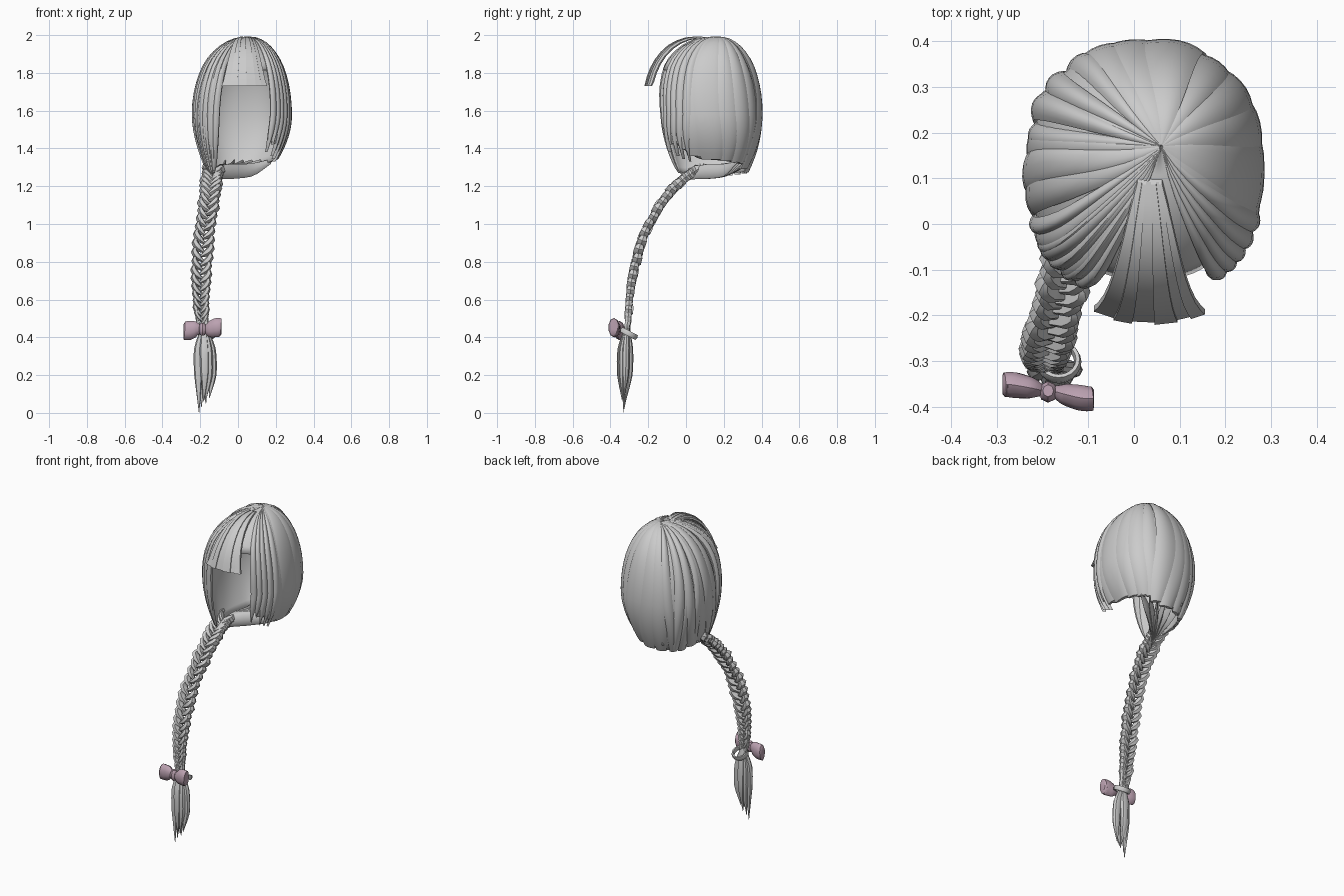
import bpy, bmesh, math, random
from mathutils import Vector, Matrix

if "Cube" in bpy.data.objects:
    bpy.data.objects.remove(bpy.data.objects["Cube"])

random.seed(4)


def material(name, rgb):
    m = bpy.data.materials.new(name)
    m.diffuse_color = (*rgb, 1)
    m.use_nodes = True
    m.node_tree.nodes["Principled BSDF"].inputs["Base Color"].default_value = m.diffuse_color
    return m


HAIR = material("light grey hair", (0.60, 0.60, 0.60))
BOW = material("dusty pink ribbon", (0.50, 0.36, 0.44))


def finish(name, bm, mat, angle=40):
    bmesh.ops.recalc_face_normals(bm, faces=bm.faces)
    me = bpy.data.meshes.new(name)
    bm.to_mesh(me)
    bm.free()
    ob = bpy.data.objects.new(name, me)
    bpy.context.collection.objects.link(ob)
    me.materials.append(mat)
    bpy.context.view_layer.objects.active = ob
    ob.select_set(True)
    bpy.ops.object.shade_smooth_by_angle(angle=math.radians(angle))
    ob.select_set(False)
    return ob


def loft(bm, rings, closed=True, caps=True):
    vs = [[bm.verts.new(p) for p in r] for r in rings]
    n = len(rings[0])
    for a, b in zip(vs, vs[1:]):
        for i in range(n if closed else n - 1):
            j = (i + 1) % n
            bm.faces.new((a[i], a[j], b[j], b[i]))
    if caps:
        bm.faces.new(vs[0])
        bm.faces.new(vs[-1])


def lerp_table(table, x):
    for (x0, y0), (x1, y1) in zip(table, table[1:]):
        if x <= x1:
            t = max(0, (x - x0) / (x1 - x0))
            return y0 + (y1 - y0) * t
    return table[-1][1]


def spline(pts, t):
    """Smooth curve through pts, t in 0..1."""
    p = [Vector(q) for q in pts]
    p = [2 * p[0] - p[1]] + p + [2 * p[-1] - p[-2]]
    f = min(max(t, 0), 0.99999) * (len(p) - 3)
    i = int(f)
    f -= i
    a, b, c, d = p[i:i + 4]
    return 0.5 * (2 * b + (c - a) * f + (2 * a - 5 * b + 4 * c - d) * f * f
                  + (3 * b - a - 3 * c + d) * f ** 3)


def strand(bm, pts, widths, thick, side, n=8, rows=12):
    """Sweep an oval section along a curve; widths is a (t, half width) table."""
    rings = []
    for k in range(rows + 1):
        t = k / rows
        p = spline(pts, t)
        tan = (spline(pts, t + 0.01) - spline(pts, t - 0.01)).normalized()
        nrm = tan.cross(Vector(side)).normalized()
        sd = nrm.cross(tan)
        w = lerp_table(widths, t)
        rings.append([p + sd * (w * math.cos(2 * math.pi * i / n))
                      + nrm * (w * thick * math.sin(2 * math.pi * i / n)) for i in range(n)])
    loft(bm, rings)


# Head surface: angle around the crown (degrees), s from crown to hem
ROOT = Vector((-0.15, -0.02, 1.265))
HEM = [(-60, 1.47), (-35, 1.40), (-12, 1.34), (20, 1.33), (60, 1.31), (90, 1.275), (150, 1.26), (235, 1.28)]


def scalp(deg, s, off=0.0, hem=None):
    th = math.radians(deg)
    c, sn = math.cos(th), math.sin(th)
    hem = lerp_table(HEM, deg) if hem is None else hem
    if s < 0.6:
        a = s / 0.6 * math.pi / 2
        r, z = math.sin(a), 1.58 + 0.412 * math.cos(a)
        z += off * math.cos(a)
        part = 1 - math.sin(a)
    else:
        z = 1.58 - (s - 0.6) / 0.4 * (1.58 - hem)
        r = 1 - (0.26 + 0.2 * max(0, c)) * ((1.58 - z) / 0.3) ** 2
        part = 0
    k = 0.87 if sn > 0 else 0.76
    # the forehead side is fuller near the top and recedes lower down
    ry, ey = (0.266, 1) if sn > 0 else (0.312 * (1 - 0.13 * min(max((s - 0.33) / 0.27, 0), 1)), 0.8)
    x = 0.025 + part * 0.035 + math.copysign(abs(c) ** k, c) * (0.252 * r + off)
    y = 0.13 + part * 0.04 + math.copysign(abs(sn) ** k, sn) * (ry * r ** ey + off)
    p = Vector((x, y, z))
    # locks on the braid side gather toward the braid root
    w = min(max((deg - 140) / 50, 0), 1) * max(0, (s - 0.6) / 0.4) ** 2 * 0.6
    return p.lerp(ROOT, w)


# Inner shell of the bob, open at the face
bm = bmesh.new()
loft(bm, [[scalp(-52 + 290 * i / 48, 0.005 + 0.985 * k / 18, -0.006) for i in range(49)]
          for k in range(19)], closed=False, caps=False)
shell = finish("hair_shell", bm, HAIR)
# Hairline cap above the forehead
bm = bmesh.new()
loft(bm, [[scalp(-123 + 73 * i / 12, 0.005 + 0.36 * k / 8, -0.004, 1.3) for i in range(13)]
          for k in range(9)], closed=False, caps=False)
cap = finish("forehead_cap", bm, HAIR)
for ob in (shell, cap):
    sol = ob.modifiers.new("thickness", 'SOLIDIFY')
    sol.thickness = 0.008
    sol.offset = 0


def lock(bm, deg, half, off, bend, tip, hem=None, bump=0.013):
    """A rounded lock lying on the head, from crown to hem."""
    us = [-1, -0.7, -0.35, 0, 0.35, 0.7, 1]
    rings = []
    for k in range(21):
        s = 0.005 + 0.995 * k / 20
        h = half * (1 if s < 0.72 else 1 - (1 - tip) * ((s - 0.72) / 0.28) ** 1.5)
        mid = deg + bend * math.sin(s * math.pi * 1.3)
        fade = min(1, s * 3)
        out = [scalp(mid + u * h, s, (off + bump * (1 - u * u)) * fade, hem) for u in us]
        inn = [scalp(mid + u * h, s, -0.008, hem) for u in (0.8, 0, -0.8)]
        rings.append(out + inn)
    loft(bm, rings)


# Overlapping locks: broad and smooth on the far side, narrow and deep by the braid
bm = bmesh.new()
deg = -44
while deg < 236:
    braid_side = deg > 125
    half = random.uniform(6, 9) if braid_side else random.uniform(9, 15)
    lock(bm, deg, half, random.choice((-0.003, 0.001, 0.005)),
         random.uniform(-8, 8) if -30 < deg < 215 else 0, random.uniform(0.7, 0.95),
         lerp_table(HEM, deg) + random.uniform(-0.008, 0.01), 0.013 if braid_side else 0.008)
    deg += half * 1.35
finish("bob_locks", bm, HAIR, 35)

# Thin pointed wisps framing the face
bm = bmesh.new()
for deg, hem in ((-58, 1.38), (-50, 1.42), (-42, 1.36), (-33, 1.345), (-23, 1.33)):
    lock(bm, deg, 5, 0.003, 3, 0.04, hem, 0.009)
for deg in (200, 211, 222, 232, 241):
    lock(bm, deg, 4.5, 0.004, 3, 0.3)
finish("face_wisps", bm, HAIR, 35)

# Blunt fringe made of flat panels
bm = bmesh.new()
side = [(0, 0.10, 1.985), (0, 0.02, 1.983), (0, -0.065, 1.952), (0, -0.135, 1.89),
        (0, -0.182, 1.81), (0, -0.208, 1.73)]
edges = [-0.088, -0.045, -0.005, 0.045, 0.095, 0.125, 0.155]
for n, (a, b) in enumerate(zip(edges, edges[1:])):
    rings = []
    lift = 0.005 * (n % 2)
    for k in range(10):
        t = k / 9
        p = spline(side, t)
        fan = 0.22 + 0.78 * t
        ring = []
        for x, d in ((a, 0), (b, 0), (b, -0.012), (a, -0.012)):
            curve = -1.6 * (x - 0.035) ** 2 * t
            d -= lift - 0.004
            ring.append(p + Vector((0.035 + (x - 0.035) * fan, d - curve, curve - d * 0.5)))
        for q in ring:
            if k == 9:
                q.z = 1.73
        rings.append(ring)
    loft(bm, rings)
finish("fringe", bm, HAIR, 15)

# Nape strands gathered sideways into the braid
bm = bmesh.new()
for i in range(6):
    f = i / 5
    strand(bm, [(0.17 - 0.24 * f, 0.27 + 0.07 * f, 1.33), (0.06 - 0.14 * f, 0.2, 1.285),
                (-0.07 - 0.04 * f, 0.08, 1.275), (-0.14, -0.015, 1.25)],
           [(0, 0.012), (0.3, 0.035), (0.6, 0.04), (1, 0.02)], 0.35, (0.3, 0.5, 1))
finish("nape_strands", bm, HAIR)

# Braid: paired plump strands crossing in a chevron
PATH = [(-0.13, 0.06, 1.29), (-0.14, -0.02, 1.235), (-0.155, -0.13, 1.11), (-0.18, -0.225, 0.93),
        (-0.195, -0.28, 0.73), (-0.195, -0.30, 0.56), (-0.185, -0.31, 0.44)]
bm = bmesh.new()
STEPS = 27
for i in range(STEPS):
    t = i / (STEPS - 1)
    w = lerp_table([(0, 0.05), (0.6, 0.048), (0.85, 0.036), (1, 0.024)], t)
    w *= random.uniform(0.93, 1.07)
    for sgn in (-1, 1):
        tt = t + (0.5 / STEPS if sgn > 0 else 0)
        p = spline(PATH, tt)
        tan = (spline(PATH, tt + 0.01) - spline(PATH, tt - 0.01)).normalized()
        nrm = tan.cross(Vector((1, 0, 0))).normalized()
        sd = nrm.cross(tan)
        out = sd * sgn
        p += nrm * random.uniform(-0.004, 0.004)
        # from the outer top to the inner bottom
        strand(bm, [p + out * w * 0.7 - tan * 0.04, p + out * w * 0.86 - tan * 0.014,
                    p + out * w * 0.42 + tan * 0.016, p - out * w * 0.25 + tan * 0.038],
               [(0, 0.006), (0.3, w * 0.38), (0.65, w * 0.4), (1, 0.005)], 1.5, sd, 6, 6)
finish("braid", bm, HAIR, 35)

# Loose tail below the tie
bm = bmesh.new()
for dx, dy, tip, tx in ((-0.034, 0, 0.003, -0.024), (0.04, 0.005, 0.08, 0.03), (0, -0.022, 0.06, 0),
                        (0, 0.024, 0.05, 0.012), (-0.016, 0.015, 0.03, -0.012),
                        (0.02, -0.012, 0.07, 0.012)):
    strand(bm, [(-0.18, -0.31, 0.46), (-0.178 + dx * 0.85, -0.322 + dy * 0.9, 0.34),
                (-0.176 + dx, -0.325 + dy, 0.2), (-0.182 + tx, -0.33 + dy * 0.3, tip)],
           [(0, 0.012), (0.35, 0.026), (0.65, 0.023), (1, 0.0015)], 0.8, (1, 0, 0))
finish("braid_tail", bm, HAIR)

# Tie ring round the end of the braid
bm = bmesh.new()
rings = []
for i in range(21):
    a = 2 * math.pi * i / 20
    d = Vector((math.cos(a), math.sin(a), 0))
    rings.append([d * (0.042 + 0.008 * math.cos(b)) + Vector((0, 0, 0.016 * math.sin(b)))
                  for b in (j * math.pi / 3 for j in range(6))])
loft(bm, rings, caps=False)
bmesh.ops.remove_doubles(bm, verts=bm.verts, dist=0.0001)
bmesh.ops.transform(bm, verts=bm.verts, matrix=Matrix.Translation((-0.165, -0.302, 0.42))
                    @ Matrix.Rotation(math.radians(-28), 4, 'X'))
finish("hair_tie", bm, HAIR)

# Bow: two flared loops and a knot
bm = bmesh.new()
for sgn, y, z in ((-1, -0.352, 0.435), (1, -0.382, 0.452)):
    strand(bm, [(-0.188 + sgn * 0.01, -0.365, 0.443), (-0.188 + sgn * 0.04, (y - 0.365) / 2, 0.443),
                (-0.188 + sgn * 0.08, y, z), (-0.188 + sgn * 0.1, y, z)],
           [(0, 0.02), (0.3, 0.042), (0.6, 0.051), (0.92, 0.048), (1, 0.036)], 0.58, (0, 0, 1), 10)
finish("bow_loops", bm, BOW)
bm = bmesh.new()
strand(bm, [(-0.188, -0.365, 0.412), (-0.188, -0.368, 0.443), (-0.188, -0.365, 0.474)],
       [(0, 0.012), (0.25, 0.021), (0.75, 0.021), (1, 0.012)], 1.1, (1, 0, 0), 8, 6)
finish("bow_knot", bm, BOW)
